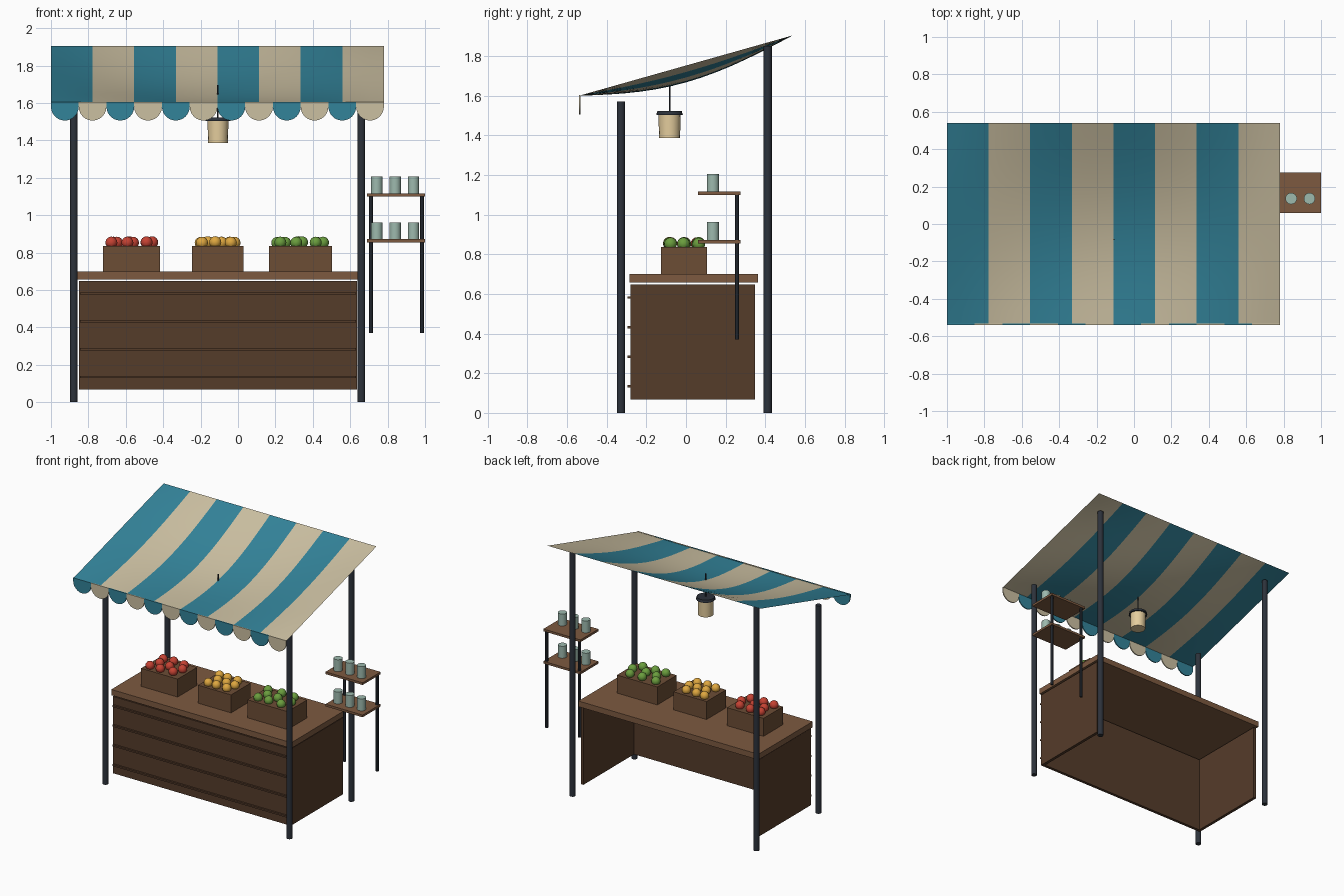
import bpy, bmesh, math, random
from mathutils import Matrix, Vector

if "Cube" in bpy.data.objects:
    bpy.data.objects.remove(bpy.data.objects["Cube"])

random.seed(4)


def material(name, r, g, b):
    m = bpy.data.materials.new(name)
    m.diffuse_color = [(c / 255) ** 2.2 for c in (r, g, b)] + [1]
    m.use_nodes = True
    m.node_tree.nodes["Principled BSDF"].inputs["Base Color"].default_value = m.diffuse_color
    return m


TEAL = material("teal_cloth", 54, 130, 152)
CREAM = material("cream_cloth", 202, 190, 160)
METAL = material("dark_metal", 48, 53, 61)
WOOD = material("wood", 124, 90, 66)
DARK = material("dark_wood", 86, 62, 46)
CRATE = material("crate_wood", 108, 78, 56)
RED = material("red_fruit", 196, 68, 54)
YELLOW = material("yellow_fruit", 222, 166, 66)
GREEN = material("green_fruit", 106, 156, 64)
GLASS = material("jar_glass", 156, 184, 172)
LAMP = material("lantern_glow", 228, 204, 156)


def finish(name, bm, *mats, smooth=True):
    bmesh.ops.recalc_face_normals(bm, faces=bm.faces)
    me = bpy.data.meshes.new(name)
    bm.to_mesh(me)
    bm.free()
    for m in mats:
        me.materials.append(m)
    if smooth:
        me.shade_smooth()
        me.set_sharp_from_angle(angle=math.radians(40))
    ob = bpy.data.objects.new(name, me)
    bpy.context.collection.objects.link(ob)
    return ob


def box(name, x, y, z, mat):
    """Box from (min, max) pairs."""
    bm = bmesh.new()
    size = [b - a for a, b in (x, y, z)]
    mid = [(a + b) / 2 for a, b in (x, y, z)]
    bmesh.ops.create_cube(bm, size=1, matrix=Matrix.Translation(mid) @ Matrix.Diagonal((*size, 1)))
    return finish(name, bm, mat, smooth=False)


def cylinder(name, x, y, z0, z1, r, mat, sides=16, r_top=None):
    bm = bmesh.new()
    bmesh.ops.create_cone(bm, cap_ends=True, segments=sides, radius1=r, radius2=r_top or r,
                          depth=z1 - z0, matrix=Matrix.Translation((x, y, (z0 + z1) / 2)))
    return finish(name, bm, mat)


# Canopy: striped cloth sagging between its straight edges
X0, X1, Y0, Y1 = -1.0, 0.78, -0.54, 0.54
STRIPES, SUB, ROWS = 8, 3, 14
bm = bmesh.new()
cols = STRIPES * SUB
grid = []
for i in range(cols + 1):
    u = i / cols
    column = []
    for j in range(ROWS + 1):
        v = j / ROWS
        sag = 0.085 * math.sin(math.pi * u) * math.sin(math.pi * v)
        column.append(bm.verts.new((X0 + u * (X1 - X0), Y0 + v * (Y1 - Y0), 1.60 + 0.305 * v - sag)))
    grid.append(column)
for i in range(cols):
    for j in range(ROWS):
        f = bm.faces.new((grid[i][j], grid[i + 1][j], grid[i + 1][j + 1], grid[i][j + 1]))
        f.material_index = (i // SUB) % 2
bmesh.ops.solidify(bm, geom=bm.faces[:], thickness=0.008)
finish("canopy", bm, TEAL, CREAM)

# Scalloped valance along the front edge
bm = bmesh.new()
N = 12
w = (X1 - X0) / N
for k in range(N):
    cx = X0 + (k + 0.5) * w
    pts = [(cx - w / 2, 1.604), (cx + w / 2, 1.604)]
    for s in range(13):
        a = math.pi * s / 12
        pts.append((cx + w / 2 * math.cos(a), 1.58 - 0.074 * math.sin(a)))
    face = bm.faces.new([bm.verts.new((x, Y0, z)) for x, z in pts])
    face.material_index = k % 2
    ext = bmesh.ops.extrude_face_region(bm, geom=[face], use_keep_orig=True)
    for v in ext["geom"]:
        if isinstance(v, bmesh.types.BMVert):
            v.co.y += 0.008
finish("valance", bm, TEAL, CREAM)

# Four posts
for side, x in (("left", -0.878), ("right", 0.66)):
    cylinder(f"front_post_{side}", x, -0.328, 0, 1.57, 0.021, METAL, 10)
    cylinder(f"back_post_{side}", x, 0.412, 0, 1.85, 0.021, METAL, 10)

# Counter: top, front and side panels, open at the back
box("counter_top", (-0.86, 0.645), (-0.285, 0.363), (0.657, 0.70), WOOD)
box("counter_front", (-0.85, 0.637), (-0.28, -0.258), (0.068, 0.648), DARK)
box("counter_side_left", (-0.85, -0.828), (-0.258, 0.347), (0.068, 0.648), DARK)
box("counter_side_right", (0.615, 0.637), (-0.258, 0.347), (0.068, 0.648), DARK)
for k in range(4):
    z = 0.135 + 0.149 * k
    box(f"front_slat_{k + 1}", (-0.845, 0.632), (-0.294, -0.28), (z - 0.006, z + 0.006), DARK)

# Crates heaped with fruit
for label, x0, x1, mat in (("red", -0.722, -0.417, RED), ("yellow", -0.246, 0.03, YELLOW),
                           ("green", 0.166, 0.503, GREEN)):
    box(f"{label}_fruit_crate", (x0, x1), (-0.126, 0.106), (0.70, 0.836), CRATE)
    bm = bmesh.new()
    step = (x1 - x0 - 0.1) / 2.35
    for row in range(3):
        for col in range(3):
            p = Vector(((x0 + x1) / 2 + (col - 1 + (0.17 if row % 2 else -0.17)) * step,
                        -0.01 + (row - 1) * 0.07, 0.854))
            p += Vector([random.uniform(-1, 1) * j for j in (0.01, 0.005, 0.002)])
            bmesh.ops.create_uvsphere(bm, u_segments=12, v_segments=8, radius=0.032,
                                      matrix=Matrix.Translation(p))
    finish(f"{label}_fruit", bm, mat)

# Hanging lantern
LX, LY = -0.107, -0.083
cylinder("lantern_body", LX, LY, 1.387, 1.505, 0.053, LAMP, 16, 0.056)
cylinder("lantern_cap", LX, LY, 1.503, 1.522, 0.067, METAL, 16, 0.062)
cylinder("lantern_wire", LX, LY, 1.52, 1.695, 0.004, METAL, 8)

# Side shelf unit with jars
for side, x in (("inner", 0.711), ("outer", 0.984)):
    cylinder(f"shelf_post_{side}", x, 0.257, 0.37, 1.11, 0.011, METAL, 8)
for level, z in (("lower", 0.872), ("upper", 1.116)):
    box(f"{level}_shelf", (0.69, 1.0), (0.06, 0.275), (z - 0.017, z), WOOD)
    for k in range(3):
        cylinder(f"{level}_jar_{k + 1}", 0.742 + 0.098 * k, 0.136, z, z + 0.09, 0.031, GLASS, 14)
